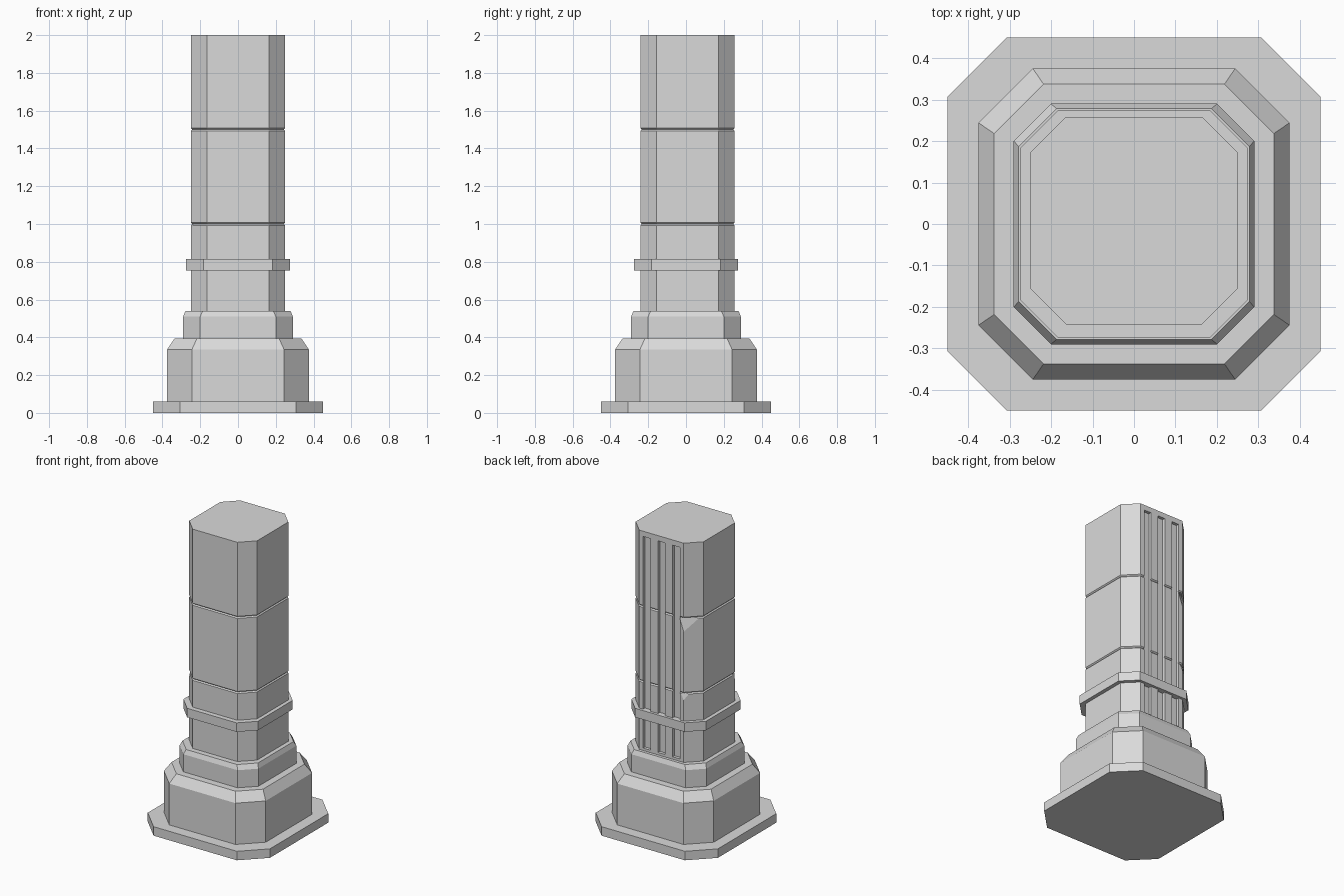
import bpy
import bmesh
from mathutils import Vector

if "Cube" in bpy.data.objects:
    bpy.data.objects.remove(bpy.data.objects["Cube"])

stone = bpy.data.materials.new("grey stone")
stone.use_nodes = True
colour = (0.7, 0.7, 0.7, 1)
stone.diffuse_color = colour
stone.node_tree.nodes["Principled BSDF"].inputs["Base Color"].default_value = colour

SHAFT_Y = 0.008       # the shaft sits slightly toward the back
HALF, CORNER = 0.25, 0.164


def finish(name, bm):
    bmesh.ops.recalc_face_normals(bm, faces=bm.faces)
    mesh = bpy.data.meshes.new(name)
    bm.to_mesh(mesh)
    bm.free()
    mesh.materials.append(stone)
    obj = bpy.data.objects.new(name, mesh)
    bpy.context.collection.objects.link(obj)
    return obj


def chip(bm, a, b, c):
    """Slice one corner off a block along the plane through three points."""
    a, b, c = Vector(a), Vector(b), Vector(c)
    normal = (b - a).cross(c - a)
    if normal.dot(a - Vector((0, 0, a.z - 0.2))) < 0:
        normal.negate()
    cut = bmesh.ops.bisect_plane(bm, geom=bm.verts[:] + bm.edges[:] + bm.faces[:],
                                 plane_co=a, plane_no=normal, clear_outer=True)
    edges = [e for e in cut["geom_cut"] if isinstance(e, bmesh.types.BMEdge)]
    bmesh.ops.holes_fill(bm, edges=edges)


def octagon_stack(name, sections, y=0, chips=()):
    """Solid of chamfered squares; each section is (z, half width, corner start)."""
    bm = bmesh.new()
    rings = []
    for z, h, c in sections:
        outline = [(c, -h), (h, -c), (h, c), (c, h), (-c, h), (-h, c), (-h, -c), (-c, -h)]
        rings.append([bm.verts.new((px, py + y, z)) for px, py in outline])
    for low, high in zip(rings, rings[1:]):
        for i in range(8):
            j = (i + 1) % 8
            bm.faces.new((low[i], low[j], high[j], high[i]))
    bm.faces.new(rings[0][::-1])
    bm.faces.new(rings[-1])
    for points in chips:
        chip(bm, *points)
    return finish(name, bm)


def shaft_block(name, z0, z1, bevel_low, bevel_high, chips=()):
    b = 0.007
    sections = [(z0, HALF - b, CORNER - b / 2), (z0 + b, HALF, CORNER)] if bevel_low else [(z0, HALF, CORNER)]
    sections += [(z1 - b, HALF, CORNER), (z1, HALF - b, CORNER - b / 2)] if bevel_high else [(z1, HALF, CORNER)]
    return octagon_stack(name, sections, SHAFT_Y, chips)


# Stepped base and collar
octagon_stack("plinth", [(0, 0.45, 0.307), (0.06, 0.45, 0.307)])
octagon_stack("lower_base", [(0.06, 0.375, 0.244), (0.335, 0.375, 0.244), (0.393, 0.337, 0.218)])
octagon_stack("upper_base", [(0.393, 0.29, 0.2), (0.51, 0.29, 0.2), (0.54, 0.278, 0.187)])
octagon_stack("collar", [(0.755, 0.275, 0.182), (0.815, 0.275, 0.182)])

# Shaft blocks with worn corners next to the joints
back = HALF + SHAFT_Y
blocks = [
    shaft_block("shaft_lower", 0.54, 1.0, False, True, [
        ((-0.143, back, 0.993), (-0.186, back - 0.022, 0.993), (-CORNER, back, 0.955)),
        ((-HALF, -0.156, 0.965), (-0.237, -0.169, 0.993), (-HALF, -0.125, 0.993)),
    ]),
    shaft_block("shaft_middle", 1.0, 1.5, True, True, [
        ((-0.134, back, 1.493), (-0.23, back - 0.066, 1.493), (-CORNER, back, 1.41)),
    ]),
    shaft_block("shaft_upper", 1.5, 2.0, True, False),
]

# Three flutes cut into the back face
bm = bmesh.new()
z0, z1 = 0.556, 1.965
for x in (-0.109, 0, 0.109):
    flute = bmesh.ops.create_cube(bm, size=1)["verts"]
    bmesh.ops.scale(bm, vec=(0.053, 0.04, z1 - z0), verts=flute)
    bmesh.ops.translate(bm, vec=(x, back, (z0 + z1) / 2), verts=flute)
cutter = finish("flute_cutter", bm)
cutter.hide_render = True
for block in blocks:
    cut = block.modifiers.new("flutes", "BOOLEAN")
    cut.operation = "DIFFERENCE"
    cut.solver = "EXACT"
    cut.object = cutter
    bpy.context.view_layer.objects.active = block
    bpy.ops.object.modifier_apply(modifier=cut.name)
bpy.data.objects.remove(cutter)
